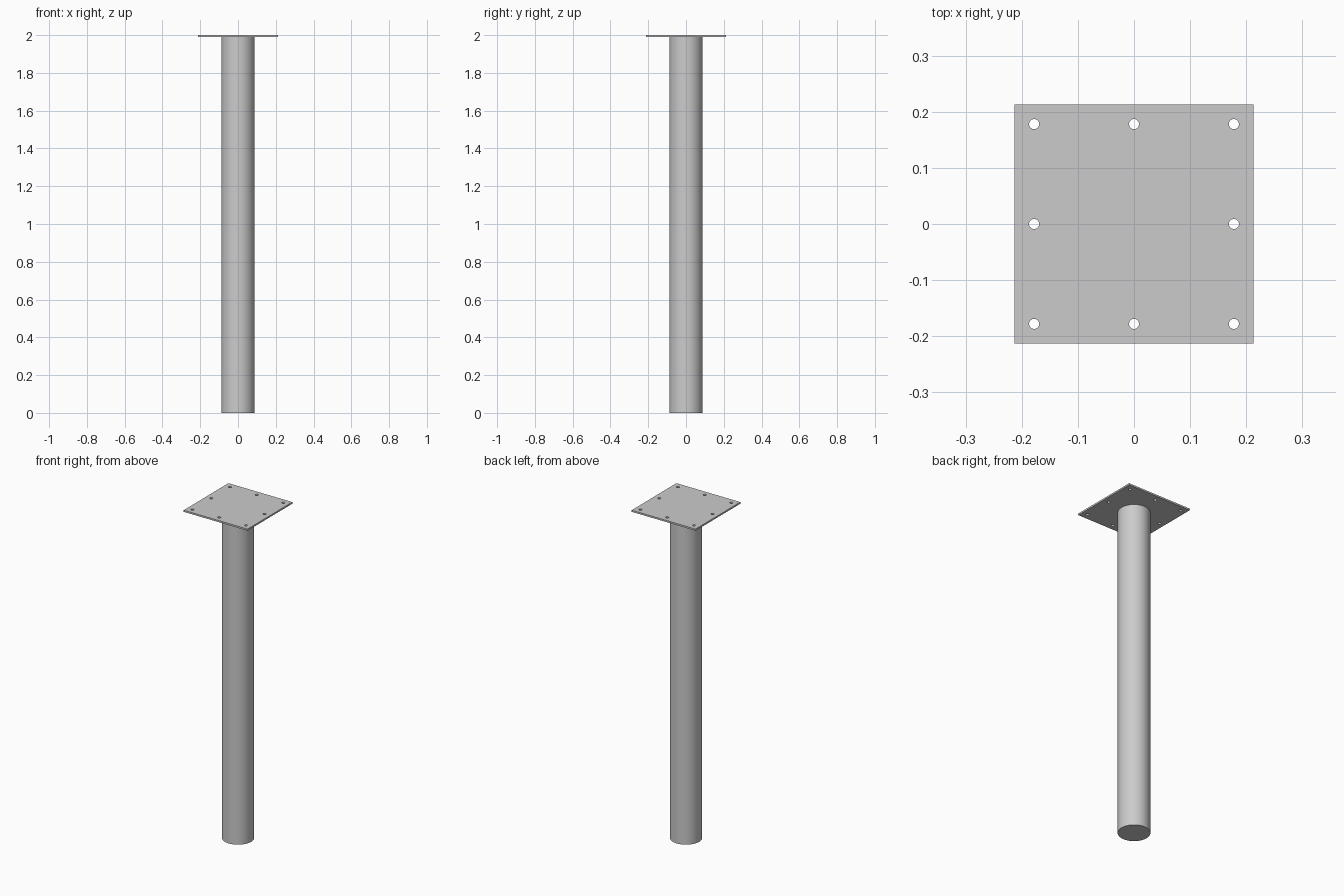
import bpy, bmesh
from math import sin, cos, pi

if "Cube" in bpy.data.objects:
    bpy.data.objects.remove(bpy.data.objects["Cube"])

PLATE_HALF, PLATE_T = 0.213, 0.01
TOP = 2.0
POST_R, POST_SIDES = 0.088, 32
HOLE_OFF, HOLE_R, HOLE_SIDES = 0.178, 0.009, 24


def finish(bm, name):
    bmesh.ops.recalc_face_normals(bm, faces=bm.faces)
    mesh = bpy.data.meshes.new(name)
    bm.to_mesh(mesh)
    bm.free()
    obj = bpy.data.objects.new(name, mesh)
    bpy.context.collection.objects.link(obj)
    return obj


def loop(bm, points, z):
    verts = [bm.verts.new((x, y, z)) for x, y in points]
    return [bm.edges.new((a, b)) for a, b in zip(verts, verts[1:] + verts[:1])]


def circle(cx, cy, r, n):
    return [(cx + r * cos(2 * pi * i / n), cy + r * sin(2 * pi * i / n)) for i in range(n)]


# Round post, capped at the bottom and meeting the plate underside
bm = bmesh.new()
base = bm.faces.new([bm.verts.new((x, y, 0)) for x, y in circle(0, 0, POST_R, POST_SIDES)])
ext = bmesh.ops.extrude_face_region(bm, geom=[base], use_keep_orig=True)
top_verts = [g for g in ext["geom"] if isinstance(g, bmesh.types.BMVert)]
bmesh.ops.translate(bm, verts=top_verts, vec=(0, 0, TOP - PLATE_T))
post = finish(bm, "post")
bpy.context.view_layer.objects.active = post
post.select_set(True)
bpy.ops.object.shade_smooth_by_angle()
post.select_set(False)

# Square mounting plate with eight bolt holes around its edge
bm = bmesh.new()
h = PLATE_HALF
edges = loop(bm, [(-h, -h), (h, -h), (h, h), (-h, h)], TOP - PLATE_T)
for ix in (-1, 0, 1):
    for iy in (-1, 0, 1):
        if ix or iy:
            edges += loop(bm, circle(ix * HOLE_OFF, iy * HOLE_OFF, HOLE_R, HOLE_SIDES), TOP - PLATE_T)
bmesh.ops.triangle_fill(bm, edges=edges, use_beauty=True, normal=(0, 0, 1))
ext = bmesh.ops.extrude_face_region(bm, geom=list(bm.faces), use_keep_orig=True)
top_verts = [g for g in ext["geom"] if isinstance(g, bmesh.types.BMVert)]
bmesh.ops.translate(bm, verts=top_verts, vec=(0, 0, PLATE_T))
bmesh.ops.dissolve_limit(bm, angle_limit=0.01, verts=bm.verts, edges=bm.edges)
finish(bm, "mounting_plate")
